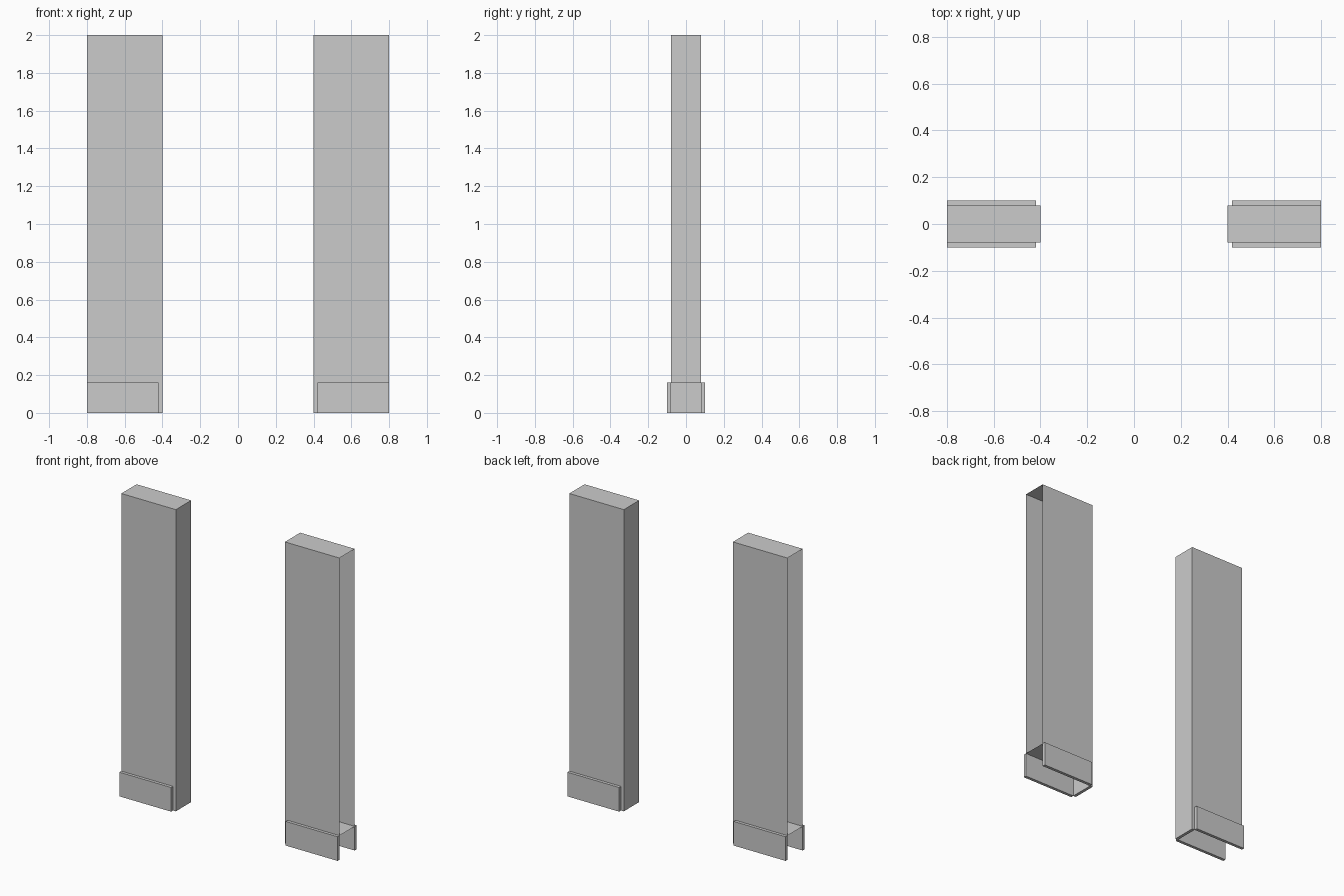
import bpy
import bmesh
from mathutils import Vector

if "Cube" in bpy.data.objects:
    bpy.data.objects.remove(bpy.data.objects["Cube"])


def mirrored_box(name, lo, hi, open_side=None, mirror_y=False):
    """Box between two corners, optionally open on one side, mirrored across x (and y)."""
    lo, hi = Vector(lo), Vector(hi)
    bm = bmesh.new()
    bmesh.ops.create_cube(bm, size=1)
    if open_side:
        gone = [f for f in bm.faces if f.normal.dot(Vector(open_side)) > 0.9]
        bmesh.ops.delete(bm, geom=gone, context='FACES')
    bmesh.ops.scale(bm, vec=hi - lo, verts=bm.verts)
    bmesh.ops.translate(bm, vec=(lo + hi) / 2, verts=bm.verts)
    mesh = bpy.data.meshes.new(name)
    bm.to_mesh(mesh)
    bm.free()
    obj = bpy.data.objects.new(name, mesh)
    bpy.context.collection.objects.link(obj)
    mod = obj.modifiers.new("Mirror", 'MIRROR')
    mod.use_axis = (True, mirror_y, False)
    mod.use_mirror_merge = False
    return obj


# Hollow wall stubs either side of the doorway, open at the outer ends
mirrored_box("wall_panel", (0.40, -0.08, 0.16), (0.80, 0.08, 2.0), open_side=(1, 0, 0))

# Thin jamb foot that carries the doorway face down to the floor
mirrored_box("jamb_foot", (0.40, -0.08, 0.0), (0.42, 0.08, 0.16), open_side=(0, 0, 1))

# Skirting boards on the front and back of each wall stub
mirrored_box("skirting_board", (0.42, 0.08, 0.0), (0.80, 0.10, 0.16), mirror_y=True)
